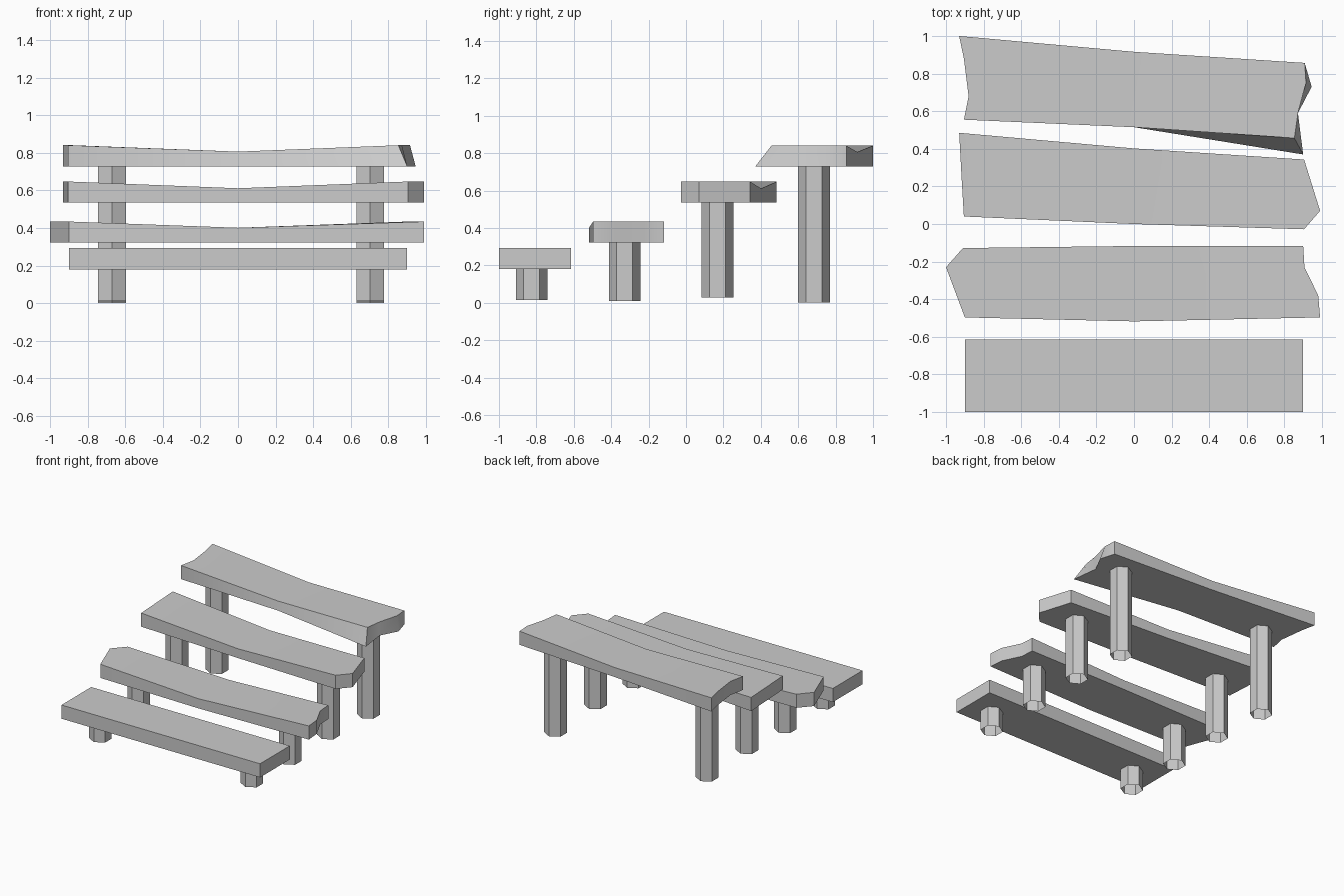
import bpy, bmesh

if "Cube" in bpy.data.objects:
    bpy.data.objects.remove(bpy.data.objects["Cube"])

THICK = 0.112


def finish(name, bm):
    bmesh.ops.recalc_face_normals(bm, faces=bm.faces)
    mesh = bpy.data.meshes.new(name)
    bm.to_mesh(mesh)
    bm.free()
    obj = bpy.data.objects.new(name, mesh)
    bpy.context.collection.objects.link(obj)
    bpy.ops.object.select_all(action='DESELECT')
    bpy.context.view_layer.objects.active = obj
    obj.select_set(True)
    bpy.ops.object.shade_smooth_by_angle(angle=0.6)
    return obj


def plank(name, z, front, right, back, left, sag=0.0, right_bottom=None):
    """Outline runs counter-clockwise: front middle, right end, back middle, left end."""
    bm = bmesh.new()
    top_ring = [(0, front)] + right + [(0, back)] + left
    low_ring = [(0, front)] + (right_bottom or right) + [(0, back)] + left
    top = [bm.verts.new((x, y, z + THICK - (sag if x == 0 else 0))) for x, y in top_ring]
    low = [bm.verts.new((x, y, z)) for x, y in low_ring]
    n, m = len(top), len(right) + 1
    for ring in (top, low):
        bm.faces.new(ring[:m + 1])
        bm.faces.new(ring[m:] + ring[:1])
    for i in range(n):
        j = (i + 1) % n
        bm.faces.new((low[i], low[j], top[j], top[i]))
    return finish(name, bm)


def leg(name, x, y, z0, z1, r=0.085):
    # six-sided post, open at the foot
    bm = bmesh.new()
    bmesh.ops.create_cone(bm, cap_ends=False, segments=6, radius1=r, radius2=r, depth=z1 - z0)
    for v in bm.verts:
        v.co.x += x
        v.co.y += y
        v.co.z += (z0 + z1) / 2
    return finish(name, bm)


# Treads, lowest to highest
plank("step_1", 0.18, -1.0, [(0.9, -1.0), (0.9, -0.615)], -0.615,
      [(-0.9, -0.615), (-0.9, -1.0)])
plank("step_2", 0.322, -0.518,
      [(0.99, -0.497), (0.98, -0.38), (0.907, -0.23), (0.9, -0.117)], -0.117,
      [(-0.91, -0.128), (-1.0, -0.23), (-0.9, -0.497)], sag=0.033)
plank("step_3", 0.535, 0.0,
      [(0.905, -0.028), (0.99, 0.07), (0.905, 0.343)], 0.402,
      [(-0.93, 0.485), (-0.918, 0.26), (-0.905, 0.04)], sag=0.036)
plank("step_4", 0.728, 0.515,
      [(0.853, 0.457), (0.872, 0.59), (0.915, 0.75), (0.908, 0.857)], 0.916,
      [(-0.93, 1.0), (-0.905, 0.88), (-0.88, 0.68), (-0.905, 0.555)], sag=0.034,
      right_bottom=[(0.9, 0.37), (0.872, 0.59), (0.945, 0.73), (0.908, 0.857)])

# A pair of posts under each tread
for i, (y, z0, z1) in enumerate([(-0.825, 0.015, 0.18), (-0.328, 0.01, 0.322),
                                 (0.168, 0.028, 0.535), (0.685, 0.0, 0.728)], 1):
    for side, x in (("left", -0.67), ("right", 0.703)):
        leg(f"{side}_post_{i}", x, y, z0, z1)
